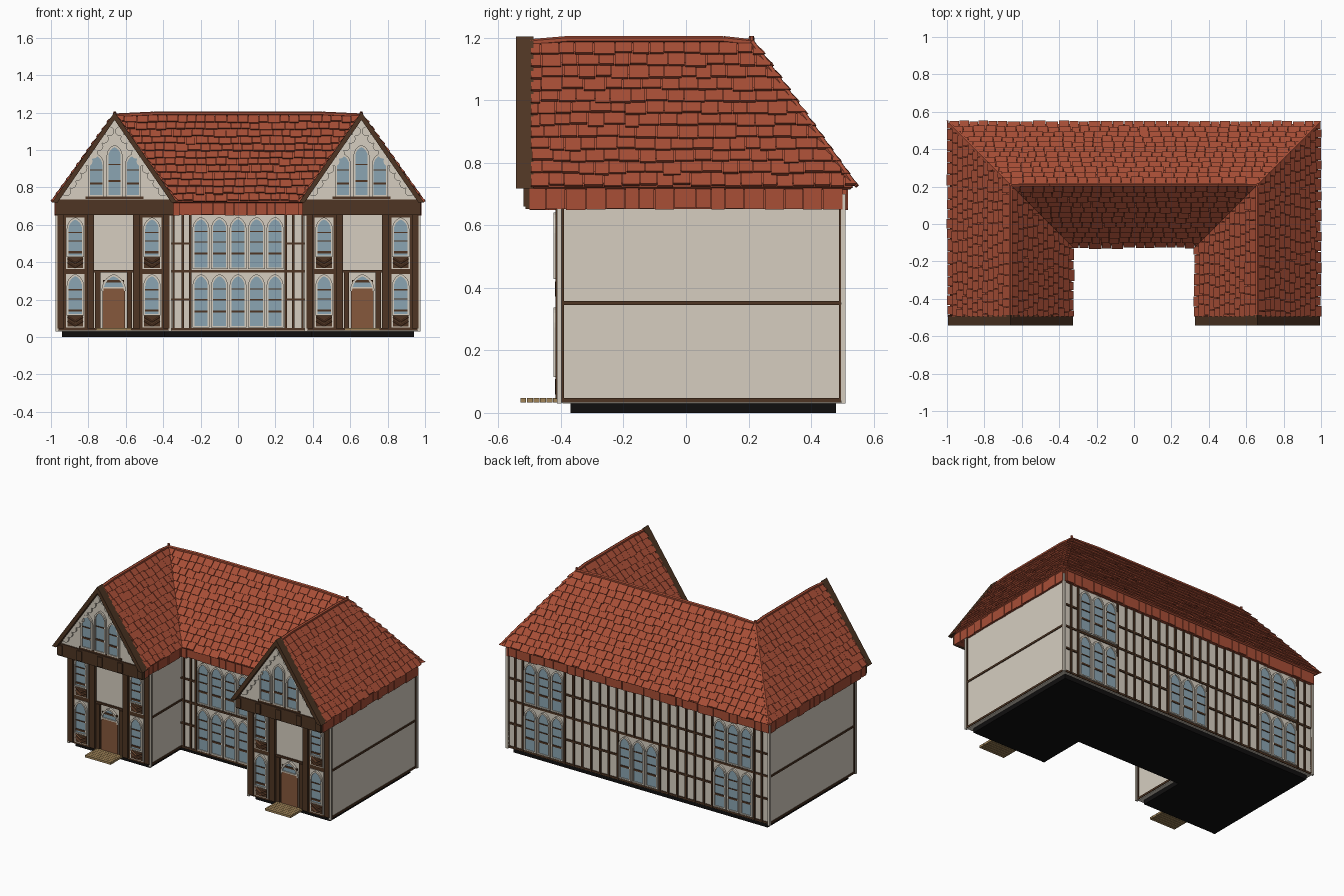
import bpy, bmesh, math, random
from mathutils import Vector, Matrix

if "Cube" in bpy.data.objects:
    bpy.data.objects.remove(bpy.data.objects["Cube"])

random.seed(4)
COL = dict(cream=(214, 206, 192), brown=(78, 53, 35), tile=(168, 78, 54), glass=(139, 165, 178),
           door=(134, 88, 60), black=(16, 15, 15), plank=(160, 132, 88))
parts, mats = {}, {}

def P(name, col):
    if name not in parts:
        parts[name] = (bmesh.new(), col)
    return parts[name][0]

def box(bm, x0, x1, y0, y1, z0, z1):
    m = Matrix.Translation(((x0 + x1) / 2, (y0 + y1) / 2, (z0 + z1) / 2))
    bmesh.ops.create_cube(bm, size=1, matrix=m @ Matrix.Diagonal((abs(x1 - x0), abs(y1 - y0), z1 - z0, 1)))

def beam(bm, a, b, r, n=4):
    a, b = Vector(a), Vector(b)
    d = b - a
    m = Matrix.Translation((a + b) / 2) @ d.to_track_quat('Z', 'Y').to_matrix().to_4x4()
    bmesh.ops.create_cone(bm, cap_ends=True, segments=n, radius1=r, radius2=r, depth=d.length, matrix=m)

def prism(bm, pts, offset):
    lo = [bm.verts.new(p) for p in pts]
    hi = [bm.verts.new(Vector(p) + Vector(offset)) for p in pts]
    bm.faces.new(lo)
    bm.faces.new(hi[::-1])
    for i in range(len(lo)):
        j = (i + 1) % len(lo)
        bm.faces.new((lo[i], hi[i], hi[j], lo[j]))

def plate(bm, pts, y0, y1):
    prism(bm, [(x, y0, z) for x, z in pts], (0, y1 - y0, 0))

def u_prism(bm, xo, xi, yb, yc, yf, z0, z1):
    pts = [(-xo, yf), (-xi, yf), (-xi, yc), (xi, yc), (xi, yf), (xo, yf), (xo, yb), (-xo, yb)]
    prism(bm, [(x, y, z0) for x, y in pts], (0, 0, z1 - z0))

def arch(cx, z0, z1, w, h):
    r = w / 2
    R = (r * r + h * h) / (2 * r)
    top = math.asin(min(1, h / R))
    right = [(r - R + R * math.cos(top * i / 5), z1 - h + R * math.sin(top * i / 5)) for i in range(6)]
    return [(cx - r, z0), (cx + r, z0)] + [(cx + x, z) for x, z in right] + [(cx - x, z) for x, z in right[-2::-1]]

def window(cx, z0, z1, w, y, s, bars=(.3, .52, .72)):
    h = w * .7
    outer, inner = arch(cx, z0, z1, w, h), arch(cx, z0 + .008, z1 - .012, w - .02, h - .012)
    plate(P('window_glass', 'glass'), inner, y - s * .004, y + s * .006)
    bm = P('window_frames', 'cream')
    rings = [[bm.verts.new((x, y + s * d, z)) for x, z in o]
             for o, d in ((outer, -.004), (outer, .013), (inner, .013), (inner, -.004))]
    for k in range(4):
        a, b = rings[k], rings[(k + 1) % 4]
        for i in range(len(a)):
            j = (i + 1) % len(a)
            bm.faces.new((a[i], a[j], b[j], b[i]))
    for k, f in enumerate(bars):
        z, t = z0 + f * (z1 - z0), .006 if k == 0 else .003
        box(P('window_bars', 'brown'), cx - w / 2 + .009, cx + w / 2 - .009, y, y + s * .010, z - t, z + t)

# foundation, walls and belt courses
u_prism(P('foundation', 'black'), .94, .39, .48, -.05, -.37, 0, .035)
u_prism(P('walls', 'cream'), .965, .365, .495, -.075, -.395, .03, .66)
T = P('timber_frame', 'brown')
for z0, z1 in ((.034, .047), (.345, .358)):
    u_prism(T, .970, .360, .501, -.083, -.404, z0, z1)
for sx in (-1, 1):
    for x, y in ((.967, -.405), (.967, .503), (.363, -.405)):
        box(P('corner_posts', 'cream'), sx * x - .008, sx * x + .008, y - .007, y + .007, .03, .70)

# roof slopes: overlapping tiles clipped at hips, valleys and ridges
RUN, RISE, EAVE = .325, .46, .722
def slope(mid, U, I, length, sx=0):
    bm = bmesh.new()
    mid, U, I = Vector(mid), Vector(U), Vector(I)
    S = (I * RUN + Vector((0, 0, RISE))).normalized()
    N = U.cross(S)
    if N.z < 0:
        U, N = -U, -N
    L = math.hypot(RUN, RISE)
    def slab(c, a, b, n):
        m = Matrix((a, b, n)).transposed().to_4x4()
        bmesh.ops.create_cube(bm, size=1, matrix=Matrix.Translation(c) @ m)
    slab(mid + S * (L / 2 + .01) - N * .006, U * length, S * (L + .02), N * .012)
    rows = 12
    step = L / rows
    for r in range(rows):
        u = -length / 2 - random.random() * .05
        while u < length / 2:
            w = random.uniform(.045, .07)
            s = r * step + random.uniform(-.007, .005)
            l = step + .012
            slab(mid + U * (u + w / 2) + S * (s + l / 2) + N * .006,
                 U * (w - .003), S * l - N * .012, N * random.uniform(.008, .012))
            u += w
    def cut(co, no, outer):
        bmesh.ops.bisect_plane(bm, geom=bm.verts[:] + bm.edges[:] + bm.faces[:], plane_co=co,
                               plane_no=no, clear_outer=outer, clear_inner=not outer)
    cut(mid + I * RUN, I, True)
    if sx:
        cut((.66 * sx, .21, 0), (sx, -1, 0), False)
        cut((0, -.495, 0), (0, 1, 0), False)
    else:
        for q in (-1, 1):
            cut((.66 * q, .21, 0), (q, -1, 0), True)
    return bm

slopes = [('roof_back', slope((0, .535, EAVE), (1, 0, 0), (0, -1, 0), 1.99)),
          ('roof_courtyard', slope((0, -.115, EAVE), (1, 0, 0), (0, 1, 0), 1.4))]
for sx, side in ((-1, 'left'), (1, 'right')):
    slopes.append(('roof_outer_' + side, slope((.985 * sx, .02, EAVE), (0, 1, 0), (-sx, 0, 0), 1.04, sx)))
    slopes.append(('roof_inner_' + side, slope((.335 * sx, -.12, EAVE), (0, 1, 0), (sx, 0, 0), .76, sx)))

# ridge and hip caps
caps = P('ridge_caps', 'tile')
zr = 1.184
for a, b in (((-.66, zr), (-.45, zr + .01)), ((-.45, zr + .01), (.45, zr + .01)), ((.45, zr + .01), (.66, zr))):
    beam(caps, (a[0], .21, a[1]), (b[0], .21, b[1]), .011, 6)
for sx in (-1, 1):
    x = .66 * sx
    ys = [(-.5, zr), (-.38, zr + .01), (.12, zr + .01), (.21, zr)]
    for (y0, z0), (y1, z1) in zip(ys, ys[1:]):
        beam(caps, (x, y0, z0), (x, y1, z1), .011, 6)
    beam(caps, (.985 * sx, .535, EAVE + .01), (x, .21, zr), .011, 6)
    beam(caps, (x, .21, zr), (x, .21, 1.205), .008, 6)

# hanging tiles below the eaves
F = P('eave_fascia', 'tile')
u_prism(F, .970, .358, .506, -.088, -.50, .652, .735)
def strips(a, b, fixed, along_x):
    u = a
    while u < b - .01:
        w = min(random.uniform(.045, .07), b - u)
        d, z = random.uniform(.006, .012), random.uniform(.648, .656)
        if along_x:
            box(F, u, u + w - .003, fixed - d, fixed + d, z, .735)
        else:
            box(F, fixed - d, fixed + d, u, u + w - .003, z, .735)
        u += w
strips(-.97, .97, .506, True)
strips(-.358, .358, -.088, True)
for sx in (-1, 1):
    strips(-.50, .506, .970 * sx, False)
    strips(-.50, -.09, .358 * sx, False)

# wing fronts
for sx in (-1, 1):
    c = .665 * sx
    # ground and upper floor bays either side of the door
    for q in (-1, 1):
        wx = c + q * .205
        box(T, wx - .10, wx + .10, -.39, -.408, .045, .655)
        for e in (-.083, .077):
            box(T, wx + q * e - .018, wx + q * e + .018, -.40, -.417, .045, .655)
        for z0, z1 in ((.05, .337), (.363, .64)):
            box(P('window_panels', 'cream'), wx - .05, wx + .05, -.40, -.411, z0, z1)
            window(wx, z0 + .065, z1, .092, -.411, -1, (.12, .4, .62))
            box(T, wx - .042, wx + .042, -.40, -.414, z0 + .005, z0 + .065)
            for k in (-1, 1):
                for d in (0, .022):
                    beam(P('lattice', 'door'), (wx + k * .04, -.415, z0 + .035 + d), (wx, -.415, z0 + .01 + d), .004)
        box(T, c + q * .085 - .014, c + q * .085 + .014, -.39, -.409, .045, .345)
    # door, fanlight and step
    box(P('doors', 'door'), c - .06, c + .06, -.39, -.408, .045, .262)
    window(c, .258, .337, .13, -.398, -1, (.5,))
    for i in range(6):
        y = -.53 + i * .021
        box(P('steps', 'plank'), c - .095, c + .095, y, y + .019, .034, .048)
    # jetty beam
    g = .66 * sx
    box(T, g - .315, g + .315, -.49, -.513, .652, .735)
    for k in (-.295, -.15, 0, .15, .295):
        box(T, g + k - .018, g + k + .018, -.50, -.52, .66, .725)
    # gable wall, bargeboards and scalloped trim
    plate(P('gable_walls', 'cream'), [(g - .315, .73), (g + .315, .73), (g, 1.175)], -.505, -.485)
    for q in (-1, 1):
        plate(P('bargeboards', 'brown'), [(g + q * .335, .718), (g, 1.203), (g, 1.16), (g + q * .305, .718)], -.543, -.487)
        for i in range(9):
            t = (i + .6) / 9.6
            p = Vector((g + q * .275 * (1 - t), -.515, .755 + .385 * t))
            beam(P('gable_trim', 'cream'), p, p + Vector((0, .015, 0)), .026, 12)
    for k, top in ((-.098, .98), (0, 1.027), (.098, .98)):
        window(g + k, .752, top, .085, -.505, -1, (.3, .62))
    box(T, g - .155, g + .155, -.50, -.512, .738, .752)

# courtyard windows and framing
FLOORS = ((.05, .337, .2), (.363, .642, .5))
for z0, z1, zm in FLOORS:
    for i in range(-2, 3):
        window(i * .099, z0, z1, .09, -.075, -1)
    for sx in (-1, 1):
        for x in (.255, .295, .345):
            box(T, sx * x - .006, sx * x + .006, -.07, -.084, .045, .655)
        box(T, sx * .25, sx * .365, -.07, -.083, zm - .006, zm + .006)

# back windows and close-studded framing
for f, (z0, z1, zm) in enumerate(FLOORS):
    groups = (-.7, 0, .7) if f == 0 else (-.7, .7)
    for c in groups:
        for i in (-1, 0, 1):
            window(c + i * .099, z0, z1, .09, .495, 1)
    ends = [-.965] + [c + s * .155 for c in groups for s in (-1, 1)] + [.965]
    for a, b in zip(ends[::2], ends[1::2]):
        box(T, a, b, .49, .503, zm - .006, zm + .006)
        n = max(1, round((b - a) / .066))
        for i in range(n + 1):
            x = a + (b - a) * i / n
            box(T, x - .006, x + .006, .49, .505, z0 - .01, z1 + .01)

# turn all parts into objects
def emit(name, bm, col):
    if col not in mats:
        lin = [((v / 255 + .055) / 1.055) ** 2.4 if v > 10 else v / 3295 for v in COL[col]]
        mats[col] = bpy.data.materials.new(col)
        mats[col].diffuse_color = (*lin, 1)
    me = bpy.data.meshes.new(name)
    bm.to_mesh(me)
    bm.free()
    me.materials.append(mats[col])
    bpy.context.collection.objects.link(bpy.data.objects.new(name, me))

for name, (bm, col) in parts.items():
    bmesh.ops.recalc_face_normals(bm, faces=bm.faces[:])
    emit(name, bm, col)
for name, bm in slopes:
    emit(name, bm, 'tile')

for m in bpy.data.materials:
    if m.users and not m.is_grease_pencil:
        m.use_nodes = True
        m.node_tree.nodes["Principled BSDF"].inputs["Base Color"].default_value = m.diffuse_color
